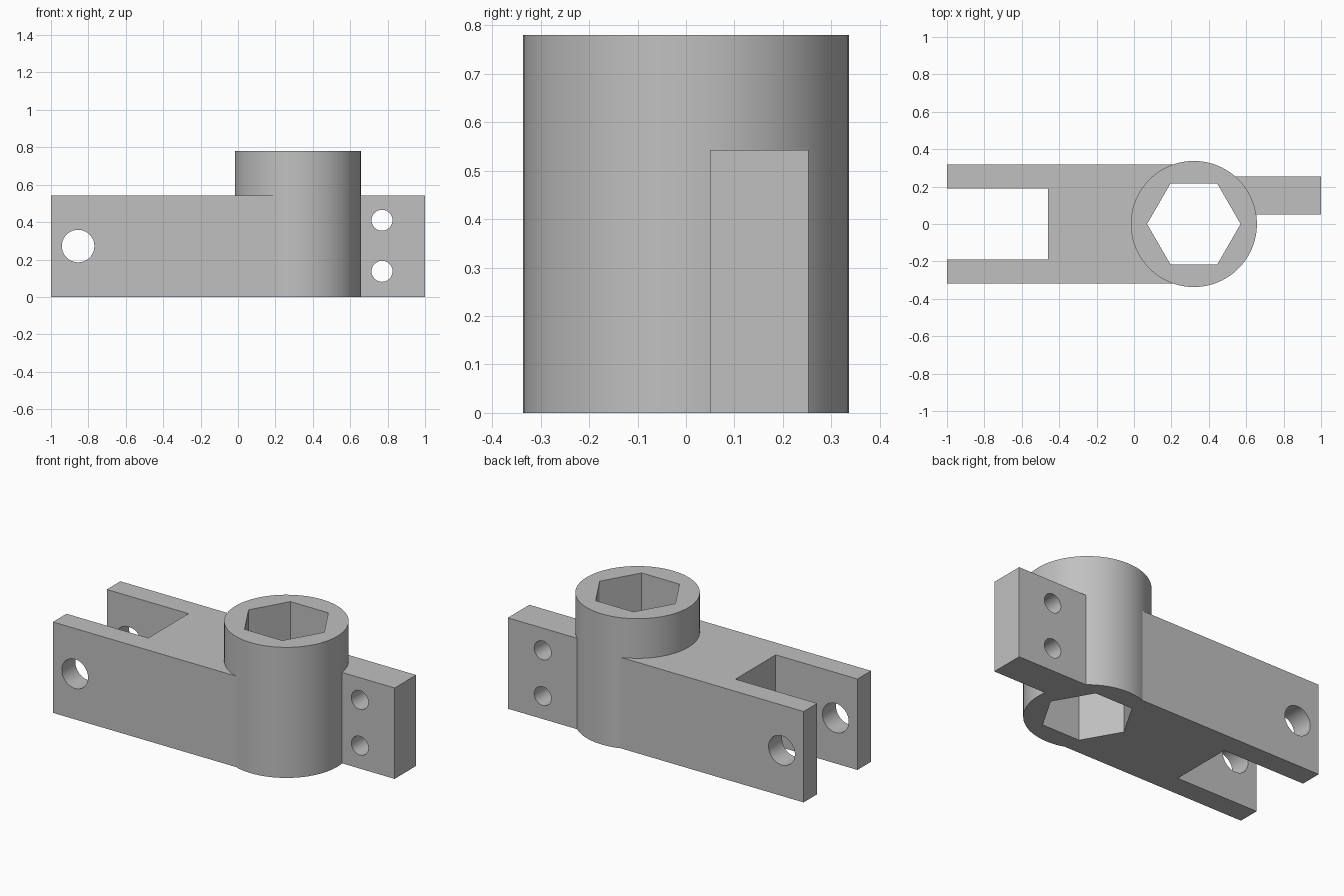
import bpy
from math import radians

cube = bpy.data.objects.get("Cube")
if cube:
    bpy.data.objects.remove(cube, do_unlink=True)

HUB_X, HUB_R, HUB_H = 0.32, 0.337, 0.78
ARM_H = 0.543

grey = bpy.data.materials.new("plain grey")
grey.use_nodes = True
colour = (0.53, 0.53, 0.53, 1)
grey.diffuse_color = colour
grey.node_tree.nodes["Principled BSDF"].inputs["Base Color"].default_value = colour


def box(name, x, y, z):
    """Box spanning the given (low, high) ranges."""
    spans = (x, y, z)
    bpy.ops.mesh.primitive_cube_add(size=1, location=[(a + b) / 2 for a, b in spans])
    ob = bpy.context.object
    ob.name = name
    ob.scale = [b - a for a, b in spans]
    bpy.ops.object.transform_apply(location=True, rotation=True, scale=True)
    return ob


def prism(name, sides, radius, depth, location, rotation=(0, 0, 0)):
    bpy.ops.mesh.primitive_cylinder_add(vertices=sides, radius=radius, depth=depth,
                                        location=location, rotation=rotation)
    ob = bpy.context.object
    ob.name = name
    bpy.ops.object.transform_apply(location=True, rotation=True, scale=True)
    return ob


def combine(target, other, operation):
    """Apply a boolean and discard the second solid."""
    mod = target.modifiers.new("join", 'BOOLEAN')
    mod.operation = operation
    mod.solver = 'EXACT'
    mod.object = other
    bpy.ops.object.select_all(action='DESELECT')
    bpy.context.view_layer.objects.active = target
    target.select_set(True)
    bpy.ops.object.modifier_apply(modifier=mod.name)
    bpy.data.objects.remove(other, do_unlink=True)


# Round hub, fork arm and side tab fused into one solid
bracket = prism("forked_bracket", 96, HUB_R, HUB_H, (HUB_X, 0, HUB_H / 2))
combine(bracket, box("fork_arm", (-1, HUB_X), (-0.318, 0.318), (0, ARM_H)), 'UNION')
combine(bracket, box("side_tab", (0.45, 1), (0.05, 0.253), (0, ARM_H)), 'UNION')

# Fork slot and hexagonal socket
combine(bracket, box("fork_slot", (-1.2, -0.46), (-0.19, 0.19), (-0.2, 1)), 'DIFFERENCE')
combine(bracket, prism("hex_socket", 6, 0.25, 2, (HUB_X, 0, HUB_H / 2),
                       (0, 0, radians(30))), 'DIFFERENCE')

# Pin hole through the fork and two bolt holes through the tab
for x, z, radius in ((-0.855, 0.272, 0.087), (0.77, 0.41, 0.056), (0.77, 0.137, 0.056)):
    combine(bracket, prism("cross_hole", 48, radius, 2, (x, 0, z),
                           (radians(90), 0, 0)), 'DIFFERENCE')

bracket.data.materials.clear()
bracket.data.materials.append(grey)
bpy.ops.object.shade_smooth_by_angle(angle=radians(20))
